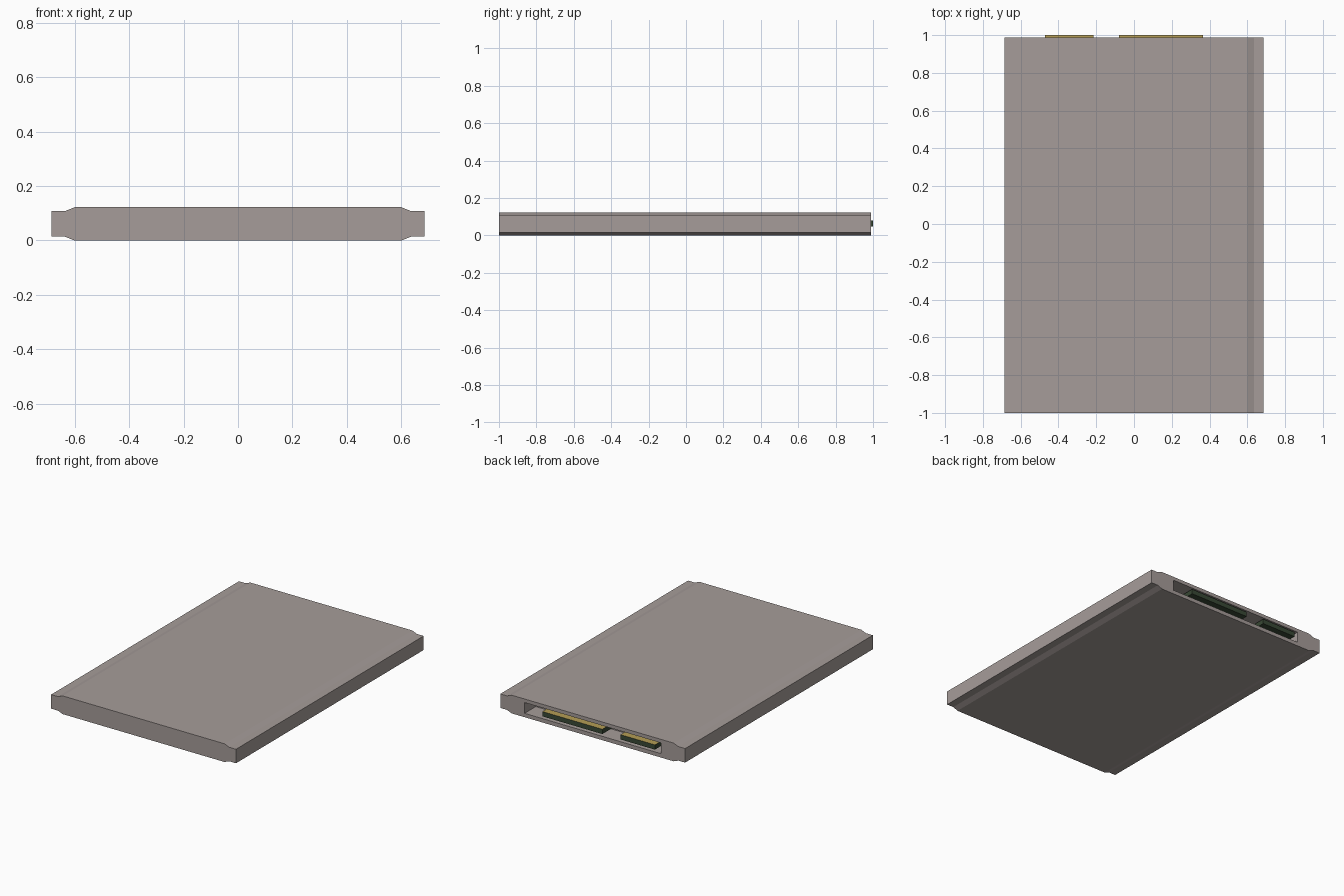
import bpy, bmesh

if "Cube" in bpy.data.objects:
    bpy.data.objects.remove(bpy.data.objects["Cube"])


def material(name, rgb):
    m = bpy.data.materials.new(name)
    m.diffuse_color = (*rgb, 1)
    m.use_nodes = True
    m.node_tree.nodes["Principled BSDF"].inputs["Base Color"].default_value = m.diffuse_color
    return m


GREY = material("warm_grey_metal", (0.38, 0.335, 0.32))
GREEN = material("dark_green_board", (0.04, 0.065, 0.035))
GOLD = material("gold_contacts", (0.46, 0.34, 0.09))


def add_object(name, bm, *mats):
    bmesh.ops.recalc_face_normals(bm, faces=bm.faces)
    me = bpy.data.meshes.new(name)
    bm.to_mesh(me)
    bm.free()
    ob = bpy.data.objects.new(name, me)
    bpy.context.collection.objects.link(ob)
    for m in mats:
        me.materials.append(m)
    return ob


def box(name, x, y, z, *mats):
    bm = bmesh.new()
    bmesh.ops.create_cube(bm, size=1)
    for v in bm.verts:
        v.co = [r[0] if c < 0 else r[1] for c, r in zip(v.co, (x, y, z))]
    return add_object(name, bm, *mats)


# Drive case: eight-point half profile mirrored, extruded along y
half = [(0.60, 0), (0.635, 0.014), (0.685, 0.014),
        (0.685, 0.108), (0.635, 0.108), (0.60, 0.122)]
profile = half + [(-x, z) for x, z in reversed(half)]
bm = bmesh.new()
face = bm.faces.new([bm.verts.new((x, -1, z)) for x, z in profile])
ext = bmesh.ops.extrude_face_region(bm, geom=[face])
for v in ext["geom"]:
    if isinstance(v, bmesh.types.BMVert):
        v.co.y = 0.988
case = add_object("drive_case", bm, GREY)

# Connector recess cut into the back end
cutter = box("recess_cutter", (-0.505, 0.505), (0.87, 1.1), (0.026, 0.098), GREY)
cutter.hide_render = True
mod = case.modifiers.new("recess", "BOOLEAN")
mod.operation = "DIFFERENCE"
mod.solver = "EXACT"
mod.object = cutter
bpy.context.view_layer.objects.active = case
bpy.ops.object.modifier_apply(modifier="recess")
bpy.data.objects.remove(cutter)

# Connector tongues: green board with gold upper face
for name, x in (("power_tongue", (-0.08, 0.365)), ("data_tongue", (-0.47, -0.215))):
    tongue = box(name, x, (0.868, 1.0), (0.048, 0.08), GREEN, GOLD)
    for p in tongue.data.polygons:
        p.material_index = 1 if p.normal.z > 0.5 else 0
